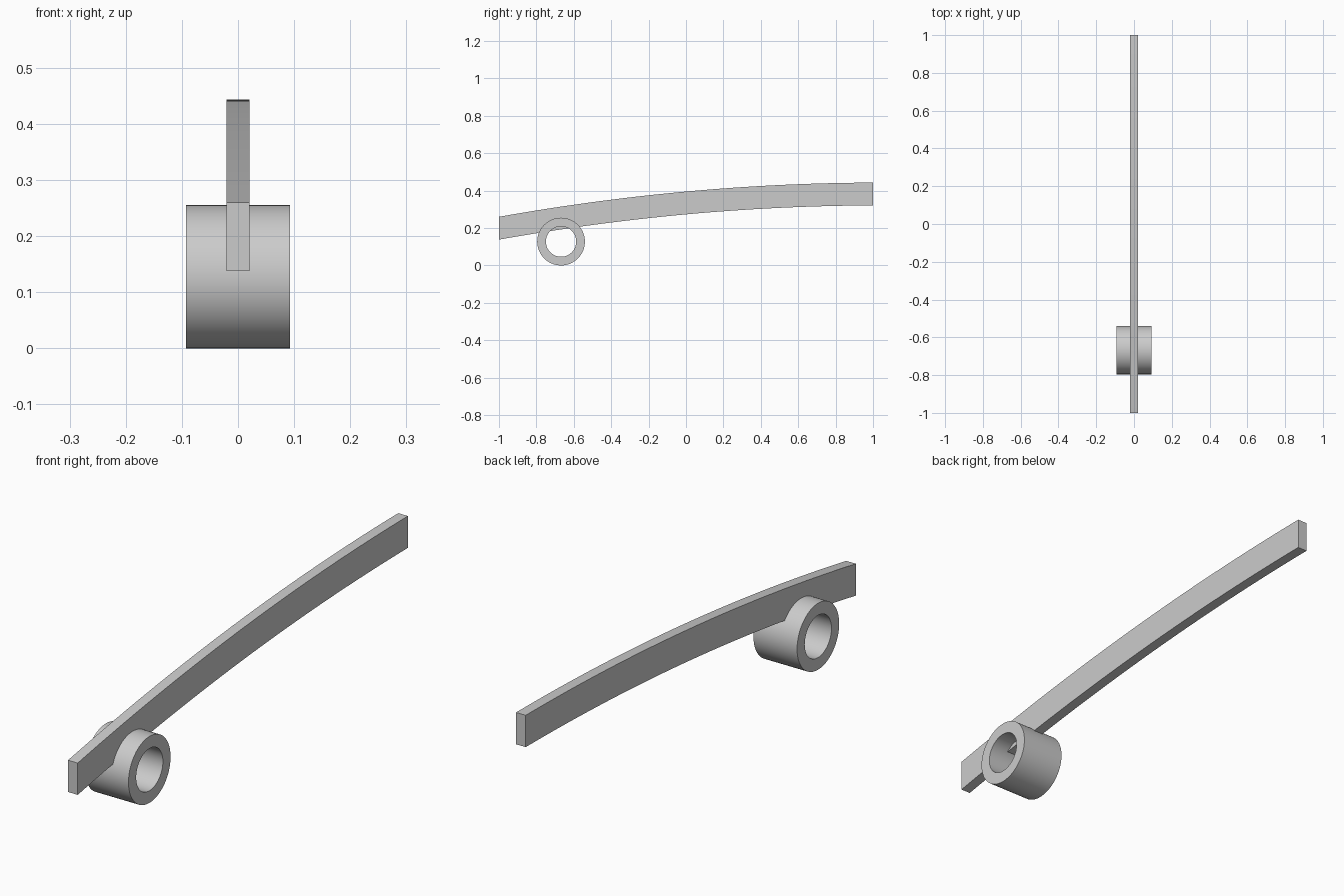
import bpy, bmesh, math

cube = bpy.data.objects.get("Cube")
if cube:
    bpy.data.objects.remove(cube, do_unlink=True)

# Single plain grey finish
grey = bpy.data.materials.new("light_grey")
grey.use_nodes = True
COLOUR = (0.6, 0.6, 0.6, 1)
grey.diffuse_color = COLOUR
grey.node_tree.nodes["Principled BSDF"].inputs["Base Color"].default_value = COLOUR


def make_object(name, bm):
    bmesh.ops.recalc_face_normals(bm, faces=bm.faces)
    mesh = bpy.data.meshes.new(name)
    bm.to_mesh(mesh)
    bm.free()
    obj = bpy.data.objects.new(name, mesh)
    bpy.context.collection.objects.link(obj)
    mesh.materials.append(grey)
    bpy.ops.object.select_all(action='DESELECT')
    obj.select_set(True)
    bpy.context.view_layer.objects.active = obj
    bpy.ops.object.shade_smooth_by_angle(angle=math.radians(30))
    return obj


def sweep(name, sections, closed=False):
    """Skin a row of four-cornered sections; cap the ends unless closed."""
    bm = bmesh.new()
    rows = [[bm.verts.new(p) for p in s] for s in sections]
    pairs = list(zip(rows, rows[1:]))
    if closed:
        pairs.append((rows[-1], rows[0]))
    else:
        bm.faces.new(rows[0])
        bm.faces.new(rows[-1])
    for a, b in pairs:
        for i in range(4):
            j = (i + 1) % 4
            bm.faces.new((a[i], a[j], b[j], b[i]))
    return make_object(name, bm)


# Curved flat bar: constant height, upright ends, gently arched
HALF, HEIGHT, STEPS = 0.0205, 0.122, 32
bar = []
for k in range(STEPS + 1):
    y = -1 + 2 * k / STEPS
    top = 0.395 + 0.0915 * y - 0.0435 * y * y
    bar.append([(-HALF, y, top - HEIGHT), (HALF, y, top - HEIGHT),
                (HALF, y, top), (-HALF, y, top)])
sweep("curved_bar", bar)

# Pivot sleeve: thick tube lying across the bar
CY, OUTER, INNER, WIDTH, SIDES = -0.668, 0.1275, 0.081, 0.0925, 64
tube = []
for k in range(SIDES):
    a = math.tau * k / SIDES
    tube.append([(x, CY + r * math.cos(a), OUTER + r * math.sin(a))
                 for x, r in ((-WIDTH, INNER), (-WIDTH, OUTER),
                              (WIDTH, OUTER), (WIDTH, INNER))])
sweep("pivot_sleeve", tube, closed=True)
